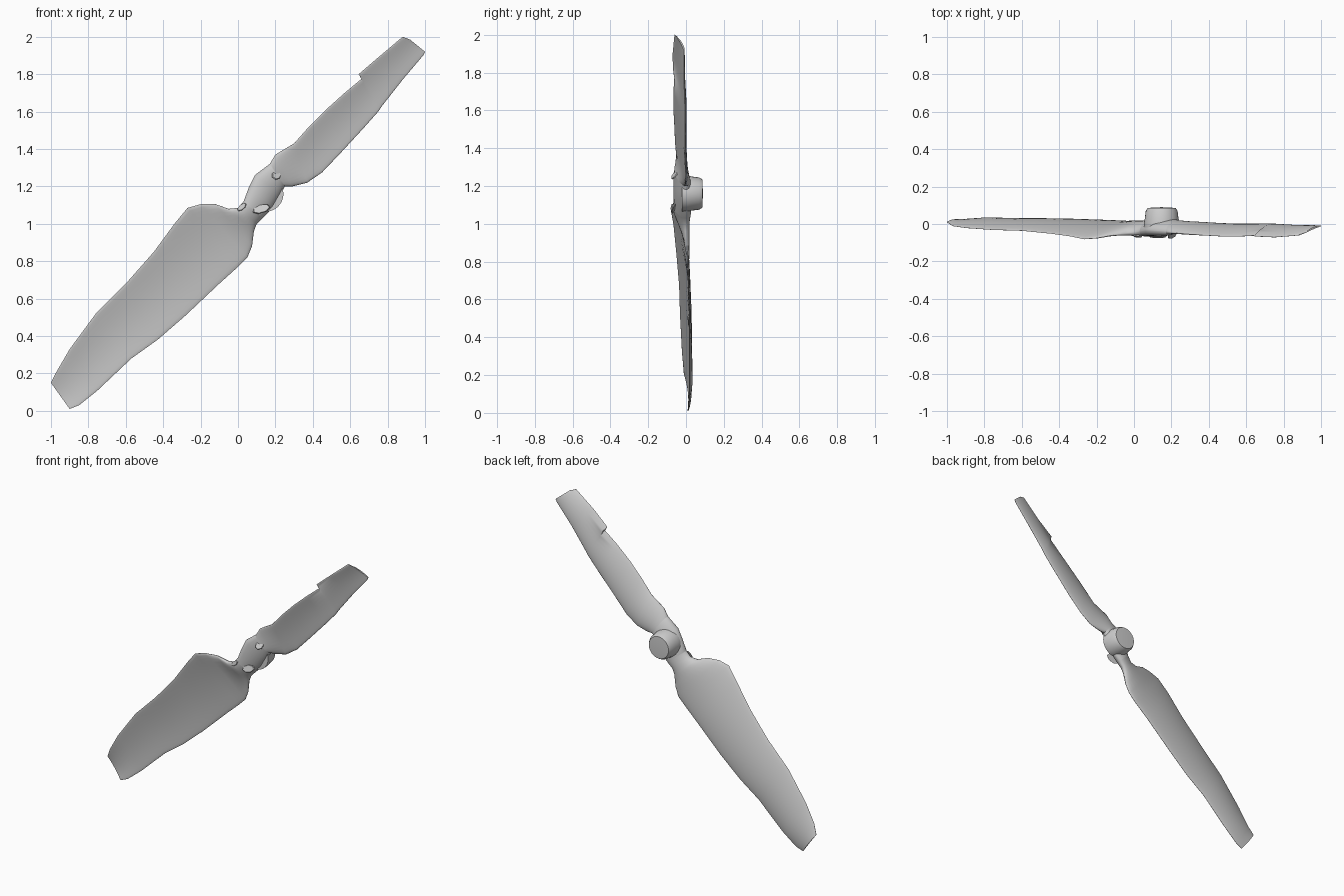
import bpy, bmesh, math
from mathutils import Vector

cube = bpy.data.objects.get("Cube")
if cube:
    bpy.data.objects.remove(cube)

grey = bpy.data.materials.new("plain grey")
grey.use_nodes = True
colour = (0.6, 0.6, 0.6, 1)
grey.diffuse_color = colour
grey.node_tree.nodes["Principled BSDF"].inputs["Base Color"].default_value = colour


def finish(bm, name, angle=50):
    bmesh.ops.recalc_face_normals(bm, faces=bm.faces)
    mesh = bpy.data.meshes.new(name)
    bm.to_mesh(mesh)
    bm.free()
    mesh.materials.append(grey)
    obj = bpy.data.objects.new(name, mesh)
    bpy.context.collection.objects.link(obj)
    bpy.ops.object.select_all(action="DESELECT")
    obj.select_set(True)
    bpy.context.view_layer.objects.active = obj
    bpy.ops.object.shade_smooth_by_angle(angle=math.radians(angle))
    return obj


def section(station, steps=14):
    """Closed cambered section between an upper and a lower edge point."""
    upper, lower, bow, thick = Vector(station[0]), Vector(station[1]), station[2], station[3]
    back, front = [], []
    for i in range(steps + 1):
        t = (1 - math.cos(math.pi * i / steps)) / 2
        arch = 4 * t * (1 - t)
        mid = upper.lerp(lower, t) + Vector((0, bow * arch, 0))
        half = Vector((0, thick / 2 * math.sqrt(max(arch, 0)) + 0.001, 0))
        back.append(mid + half)
        front.append(mid - half)
    return back + front[::-1]


def loft(name, stations):
    bm = bmesh.new()
    rings = [[bm.verts.new(p) for p in section(s)] for s in stations]
    for a, b in zip(rings, rings[1:]):
        for i in range(len(a)):
            j = (i + 1) % len(a)
            bm.faces.new((a[i], a[j], b[j], b[i]))
    bm.faces.new(rings[0])
    bm.faces.new(rings[-1])
    return finish(bm, name)


# Each station: upper edge, lower edge, camber, thickness
neck_low = ((0.03, -0.04, 1.12), (0.13, 0, 1.03), 0, 0.08)
neck_high = ((0.17, -0.04, 1.32), (0.25, 0, 1.2), 0, 0.07)

lower_blade = [
    ((-1, 0.01, 0.15), (-0.9, 0.01, 0.01), 0.01, 0.01),
    ((-0.97, -0.01, 0.21), (-0.85, 0.015, 0.03), 0.015, 0.015),
    ((-0.9, -0.02, 0.33), (-0.75, 0.02, 0.11), 0.02, 0.02),
    ((-0.76, -0.03, 0.52), (-0.57, 0.02, 0.28), 0.02, 0.02),
    ((-0.6, -0.035, 0.68), (-0.43, 0.02, 0.38), 0.02, 0.02),
    ((-0.45, -0.05, 0.85), (-0.28, 0.02, 0.51), 0.02, 0.02),
    ((-0.34, -0.065, 1), (-0.1, 0.015, 0.68), 0.02, 0.02),
    ((-0.27, -0.08, 1.085), (0, 0.01, 0.77), 0.02, 0.025),
    ((-0.2, -0.075, 1.105), (0.05, 0.01, 0.82), 0.02, 0.03),
    ((-0.12, -0.06, 1.105), (0.075, 0.005, 0.88), 0.015, 0.04),
    ((-0.05, -0.05, 1.08), (0.085, 0, 0.96), 0.005, 0.06),
    ((0, -0.045, 1.085), (0.1, 0, 1), 0, 0.07),
    neck_low,
]
upper_blade = [
    neck_high,
    ((0.2, -0.045, 1.37), (0.29, 0, 1.2), 0.01, 0.045),
    ((0.3, -0.055, 1.43), (0.37, 0, 1.22), 0.015, 0.03),
    ((0.38, -0.06, 1.52), (0.45, 0, 1.275), 0.015, 0.02),
    ((0.47, -0.065, 1.61), (0.55, -0.005, 1.38), 0.015, 0.02),
    ((0.57, -0.065, 1.7), (0.67, -0.005, 1.51), 0.015, 0.02),
    ((0.66, -0.06, 1.775), (0.75, -0.005, 1.6), 0.015, 0.02),
    ((0.645, -0.065, 1.8), (0.77, -0.005, 1.63), 0.015, 0.02),
    ((0.75, -0.07, 1.89), (0.88, -0.01, 1.77), 0.012, 0.018),
    ((0.88, -0.06, 2), (0.99, -0.01, 1.9), 0.01, 0.012),
    ((0.92, -0.045, 1.985), (1, -0.01, 1.92), 0.005, 0.008),
]
loft("lower_blade", lower_blade)
loft("upper_blade", upper_blade)
loft("neck", [
    neck_low,
    ((0.06, -0.035, 1.2), (0.19, 0, 1.09), 0, 0.09),
    ((0.09, -0.035, 1.26), (0.23, 0, 1.16), 0, 0.09),
    neck_high,
])

# Round hub boss on the back, flared where it meets the neck
bm = bmesh.new()
profile = [(0, -0.02), (0.095, -0.02), (0.095, 0.01), (0.09, 0.03), (0.085, 0.07), (0.075, 0.086), (0, 0.09)]
points = [bm.verts.new((r, y, 0)) for r, y in profile]
edges = [bm.edges.new(pair) for pair in zip(points, points[1:])]
bmesh.ops.spin(bm, geom=points + edges, axis=(0, 1, 0), cent=(0, 0, 0), steps=32, angle=math.tau)
bmesh.ops.remove_doubles(bm, verts=bm.verts, dist=0.0005)
finish(bm, "hub_boss", 40).location = (0.148, 0, 1.16)


# Torn scraps standing off the front of the neck
def scrap(name, place, tilt, width, height):
    bm = bmesh.new()
    bmesh.ops.create_cone(bm, segments=7, radius1=1, radius2=0.9, depth=1, cap_ends=True)
    obj = finish(bm, name, 30)
    obj.scale = (width, height, 0.006)
    obj.rotation_euler = tilt
    obj.location = place


scrap("lower_scrap", (0.125, -0.066, 1.08), (1.2, -0.3, 0), 0.05, 0.025)
scrap("upper_scrap", (0.205, -0.06, 1.26), (0.9, 0.6, 0), 0.025, 0.03)
scrap("side_scrap", (0.02, -0.066, 1.09), (1.3, -0.7, 0), 0.03, 0.015)
